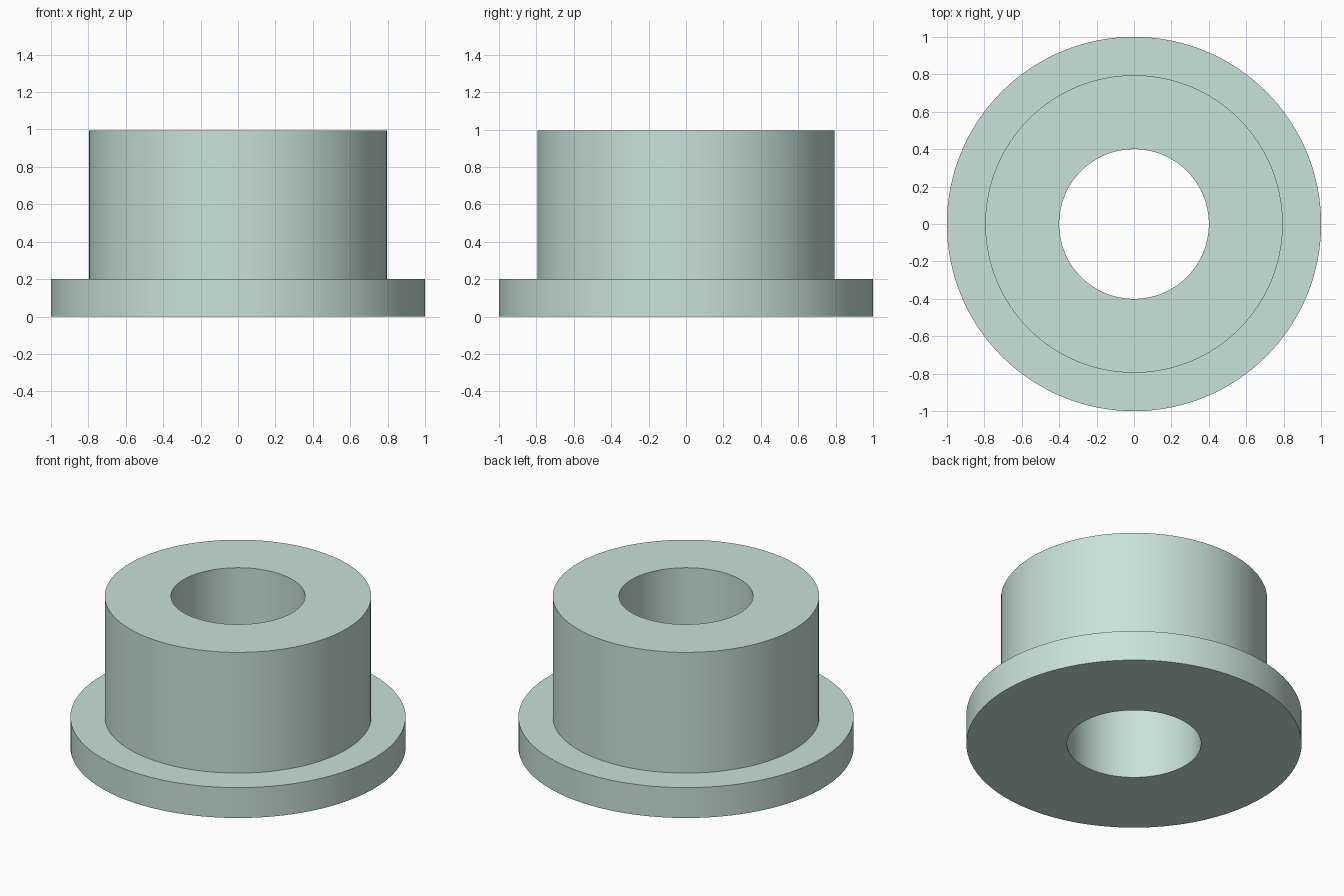
import bpy, bmesh, math

if "Cube" in bpy.data.objects:
    bpy.data.objects.remove(bpy.data.objects["Cube"])

SIDES = 128
# Closed cross-section (radius, height) of the flanged bushing
PROFILE = [(0.40, 0.0), (1.0, 0.0), (1.0, 0.20), (0.795, 0.20),
           (0.795, 0.995), (0.40, 0.995)]


def lathe(name, profile, sides):
    bm = bmesh.new()
    rings = []
    for i in range(sides):
        a = 2 * math.pi * i / sides
        rings.append([bm.verts.new((r * math.cos(a), r * math.sin(a), z))
                      for r, z in profile])
    n = len(profile)
    for i in range(sides):
        cur, nxt = rings[i], rings[(i + 1) % sides]
        for j in range(n):
            k = (j + 1) % n
            bm.faces.new((cur[j], nxt[j], nxt[k], cur[k]))
    bmesh.ops.recalc_face_normals(bm, faces=bm.faces)
    mesh = bpy.data.meshes.new(name)
    bm.to_mesh(mesh)
    bm.free()
    obj = bpy.data.objects.new(name, mesh)
    bpy.context.collection.objects.link(obj)
    return obj


# Sleeve, flange and through bore in one turned part
bushing = lathe("flanged_bushing", PROFILE, SIDES)

# Pale green finish
mat = bpy.data.materials.new("pale_green")
mat.diffuse_color = (0.58, 0.76, 0.69, 1.0)
mat.use_nodes = True
mat.node_tree.nodes["Principled BSDF"].inputs["Base Color"].default_value = mat.diffuse_color
bushing.data.materials.append(mat)

# Smooth walls with sharp rims
bpy.context.view_layer.objects.active = bushing
bushing.select_set(True)
bpy.ops.object.shade_smooth_by_angle(angle=math.radians(30))
